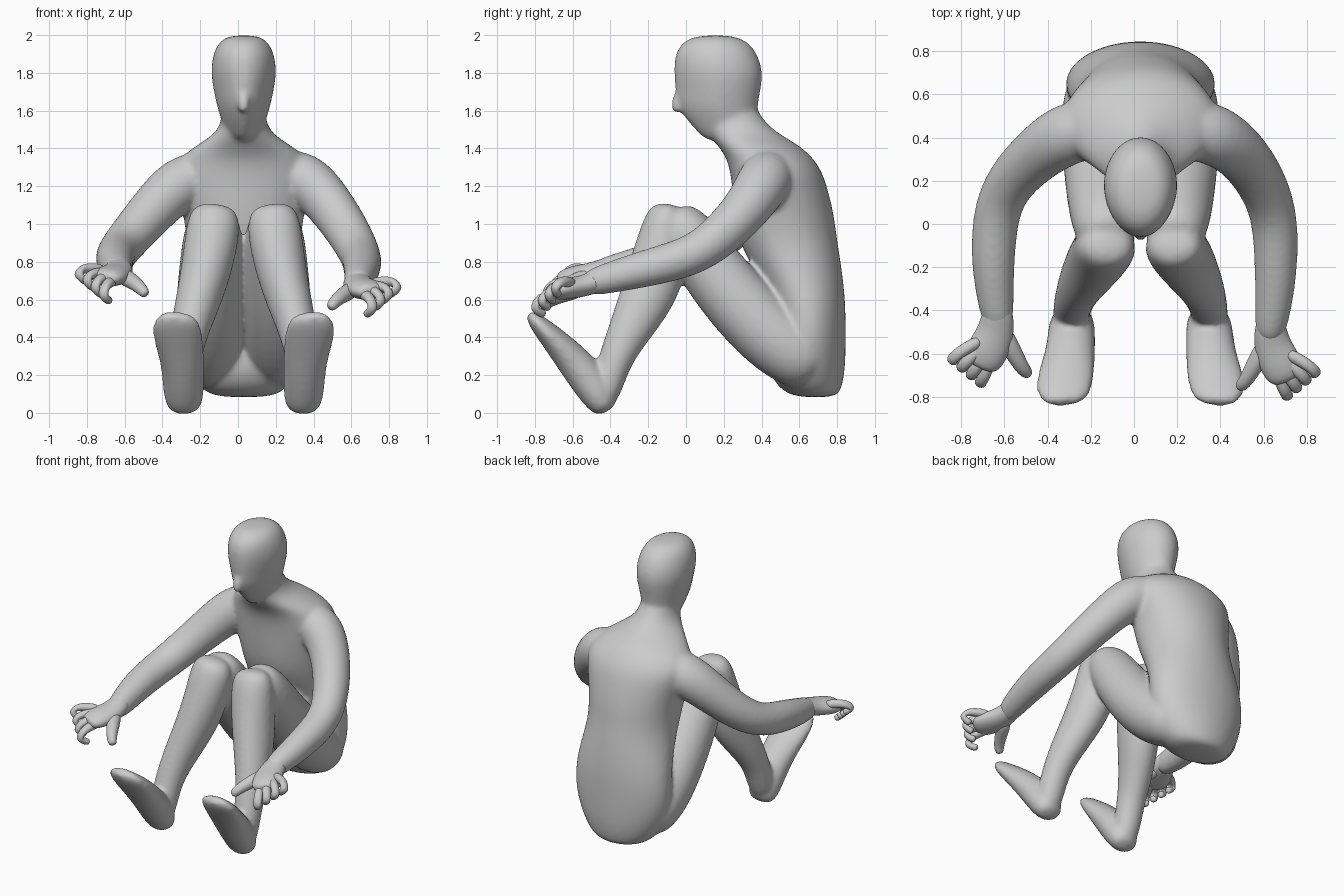
import bpy, bmesh, math
from mathutils import Vector

if "Cube" in bpy.data.objects:
    bpy.data.objects.remove(bpy.data.objects["Cube"])

GREY = (0.6, 0.6, 0.6, 1)
skin = bpy.data.materials.new("plain_grey")
skin.use_nodes = True
skin.diffuse_color = GREY
skin.node_tree.nodes["Principled BSDF"].inputs["Base Color"].default_value = GREY

MID = 0.03  # the body's own centre line


def skin_rings(bm, rings):
    """Join equal rings into a closed tube."""
    n = len(rings[0])
    loops = [[bm.verts.new(p) for p in r] for r in rings]
    for r, s in zip(loops, loops[1:]):
        for i in range(n):
            j = (i + 1) % n
            bm.faces.new((r[i], r[j], s[j], s[i]))
    bm.faces.new(loops[0][::-1])
    bm.faces.new(loops[-1])


def ring(c, side, up, a, b, taper=0, n=16):
    pts = []
    for i in range(n):
        t = 2 * math.pi * i / n
        k = 1 - taper * max(0, -math.sin(t))
        pts.append(c + side * (a * math.cos(t) * k) + up * (b * math.sin(t)))
    return pts


def limb(bm, stations, n=16):
    """Tube along a path of (x, y, z, half width, half depth) with domed ends."""
    pts = [Vector(s[:3]) for s in stations]
    rings = []
    last = len(pts) - 1
    for i, s in enumerate(stations):
        t = (pts[min(i + 1, last)] - pts[max(i - 1, 0)]).normalized()
        side = Vector((1, 0, 0))
        side = (side - t * side.dot(t)).normalized()
        up = t.cross(side)
        a, b = s[3], s[-1]
        own = ring(pts[i], side, up, a, b, n=n)
        if i == 0:
            rings.append(ring(pts[i] - t * b * 0.6, side, up, a * .6, b * .6, n=n))
        rings.append(own)
        if i == last:
            rings.append(ring(pts[i] + t * b * 0.6, side, up, a * .6, b * .6, n=n))
    skin_rings(bm, rings)


def stack(bm, levels):
    """Level rings of (z, front y, back y, half width, front taper)."""
    skin_rings(bm, [ring(Vector((MID, (f + b) / 2, z)), Vector((1, 0, 0)),
                         Vector((0, 1, 0)), w, (b - f) / 2, *taper)
                    for z, f, b, w, *taper in levels])


def finish(bm, name):
    bmesh.ops.recalc_face_normals(bm, faces=bm.faces)
    for f in bm.faces:
        f.smooth = True
    mesh = bpy.data.meshes.new(name)
    bm.to_mesh(mesh)
    bm.free()
    mesh.materials.append(skin)
    ob = bpy.data.objects.new(name, mesh)
    bpy.context.collection.objects.link(ob)
    sub = ob.modifiers.new("round", "SUBSURF")
    sub.levels = sub.render_levels = 2
    return ob


body = bmesh.new()

# torso and neck (negative taper squares off the chest)
stack(body, [(.08, .58, .80, .15), (.13, .48, .83, .24), (.25, .42, .85, .32),
             (.4, .45, .85, .36), (.6, .44, .85, .35), (.8, .33, .825, .31, -.1),
             (.92, .27, .805, .305, -.15), (1.05, .25, .79, .32, -.2),
             (1.17, .24, .76, .35, -.2), (1.27, .23, .73, .375, -.15),
             (1.35, .21, .68, .35), (1.42, .16, .60, .25), (1.48, .11, .49, .15),
             (1.55, .09, .41, .12), (1.64, .1, .37, .11)])

# head and nose
stack(body, [(1.43, .11, .37, .07, .2), (1.49, .055, .37, .1, .25), (1.555, -.005, .38, .125, .3),
             (1.63, -.055, .385, .148, .3), (1.71, -.06, .40, .165, .25),
             (1.8, -.07, .415, .18, .12), (1.9, -.065, .385, .168, .03),
             (1.97, -.02, .33, .13), (2.0, .07, .24, .07)])
limb(body, [(MID, -.02, 1.73, .02), (MID, -.05, 1.66, .03), (MID, -.045, 1.61, .035)])

# legs and feet
thigh = [(.18, .62, .28, .18), (.185, .45, .40, .19), (.175, .25, .61, .185),
         (.17, .09, .82, .17), (.16, -.03, .995, .155, .145)]
shin = [(.155, -.105, 1.04, .145, .115), (.175, -.125, .87, .145, .15), (.22, -.18, .66, .13, .16),
        (.285, -.29, .45, .105, .12), (.315, -.375, .29, .09), (.32, -.43, .1, .09, .085)]
foot = [(.315, -.44, .05, .105, .085), (.32, -.51, .17, .113, .105), (.325, -.60, .28, .118, .092),
        (.345, -.70, .39, .135, .07), (.36, -.78, .47, .13, .05), (.355, -.815, .51, .1, .035)]
for m in (-1, 1):
    for part in (thigh, shin, foot):
        limb(body, [(MID + m * x, *rest) for x, *rest in part])

# arms
limb(body, [(.22, .45, 1.27, .14), (.37, .42, 1.24, .15), (.49, .34, 1.1, .13),
            (.59, .20, .95, .12), (.65, .05, .835, .11), (.66, -.15, .78, .105),
            (.65, -.35, .73, .09), (.63, -.5, .69, .075)])
limb(body, [(-.17, .45, 1.26, .14), (-.32, .42, 1.215, .15), (-.455, .32, 1.07, .13),
            (-.575, .20, .93, .118), (-.64, .06, .85, .11), (-.655, -.15, .81, .105),
            (-.645, -.32, .77, .09), (-.63, -.45, .745, .075)])

ob = finish(body, "body")
mesher = ob.modifiers.new("blend", "REMESH")
mesher.mode = "VOXEL"
mesher.voxel_size = 0.014
mesher.use_smooth_shade = True
soften = ob.modifiers.new("soften", "SMOOTH")
soften.factor = 0.5
soften.iterations = 10

# hands: palm, thumb and four curled fingers
palm = [(.63, -.46, .70, .075, .065), (.635, -.55, .67, .09, .06),
        (.675, -.64, .655, .105, .06), (.705, -.70, .645, .095, .05)]
thumb = [(.60, -.58, .65, .05), (.55, -.67, .62, .042), (.515, -.73, .59, .035),
         (.495, -.75, .565, .03)]
index_path = [(.66, -.68, .63), (.70, -.78, .61), (.72, -.81, .55), (.685, -.76, .525)]
little_path = [(.73, -.61, .69), (.82, -.66, .70), (.855, -.70, .665), (.81, -.68, .63)]
for name, m, dy, dz in (("left_hand", 1, 0, 0), ("right_hand", -1, .06, .07)):
    hand = bmesh.new()
    parts = [palm, thumb]
    for k in range(4):
        parts.append([(*Vector(p).lerp(Vector(q), k / 3), .032 - .002 * j)
                      for j, (p, q) in enumerate(zip(index_path, little_path))])
    for part in parts:
        limb(hand, [(m * x, y + dy, z + dz, *r) for x, y, z, *r in part], 10)
    finish(hand, name)
